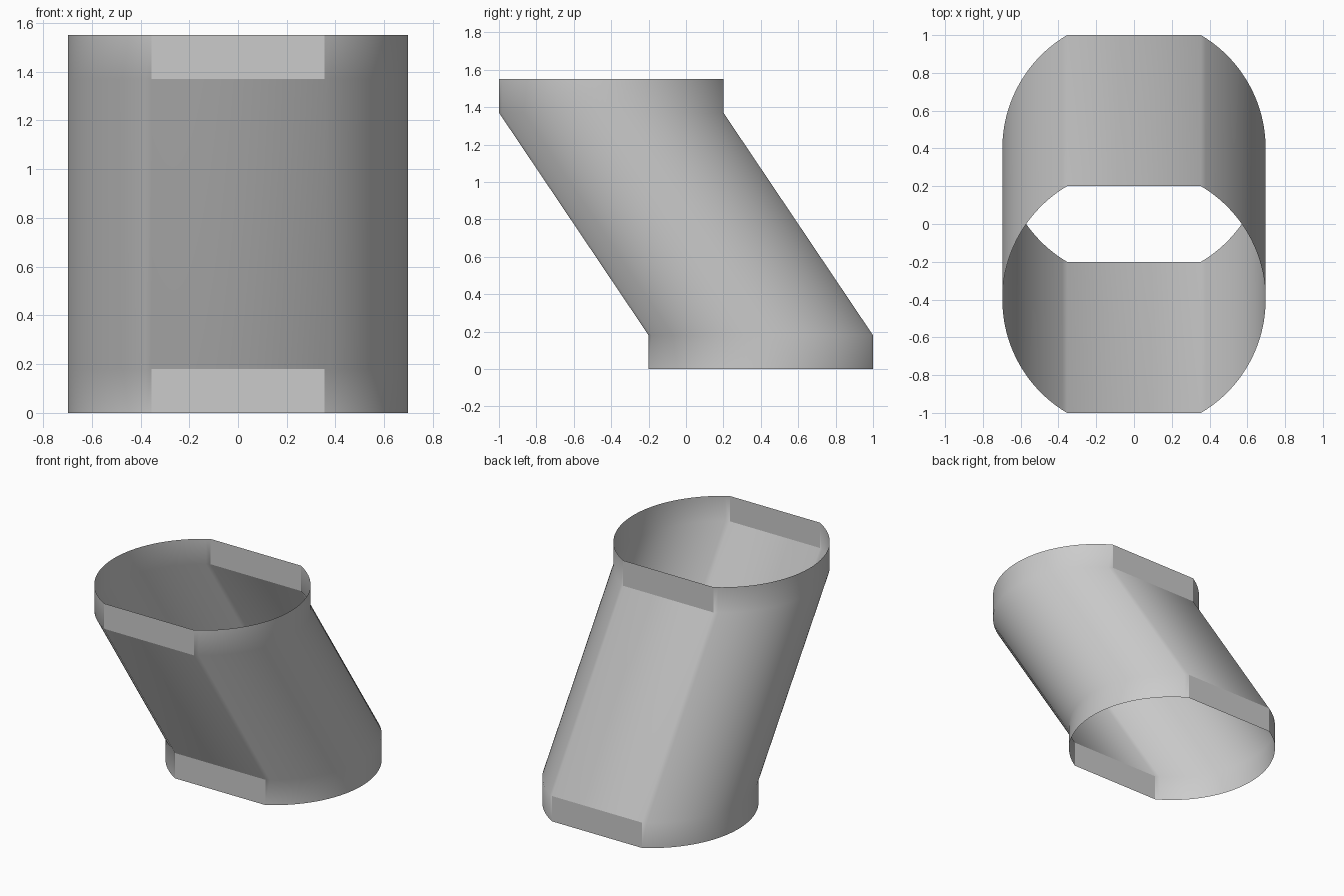
import bpy, bmesh, math

cube = bpy.data.objects.get("Cube")
if cube:
    bpy.data.objects.remove(cube, do_unlink=True)

RADIUS = 0.697      # round sides
HALF_DEPTH = 0.6    # flat front and back
SEGMENTS = 48       # per round side


def section():
    """Circle cut flat at the front and back."""
    limit = math.asin(HALF_DEPTH / RADIUS)
    points = []
    for start in (0, math.pi):
        for i in range(SEGMENTS + 1):
            a = start - limit + 2 * limit * i / SEGMENTS
            points.append((RADIUS * math.cos(a), RADIUS * math.sin(a)))
    return points


def loft(name, stations, material):
    """Open thin-walled tube through (y offset, height) stations."""
    bm = bmesh.new()
    rings = [[bm.verts.new((x, y + dy, z)) for x, y in section()]
             for dy, z in stations]
    for low, high in zip(rings, rings[1:]):
        for i in range(len(low)):
            j = (i + 1) % len(low)
            bm.faces.new((low[i], low[j], high[j], high[i]))
    mesh = bpy.data.meshes.new(name)
    bm.to_mesh(mesh)
    bm.free()
    mesh.materials.append(material)
    obj = bpy.data.objects.new(name, mesh)
    bpy.context.collection.objects.link(obj)
    return obj


grey = bpy.data.materials.new("light grey")
grey.use_nodes = True
colour = (0.6, 0.6, 0.6, 1)
grey.diffuse_color = colour
grey.node_tree.nodes["Principled BSDF"].inputs["Base Color"].default_value = colour

# Slanted duct with an upright collar at each end
duct = loft("offset_duct", [(0.4, 0), (0.4, 0.18), (-0.4, 1.37), (-0.4, 1.55)], grey)
bpy.ops.object.select_all(action="DESELECT")
duct.select_set(True)
bpy.context.view_layer.objects.active = duct
bpy.ops.object.shade_smooth_by_angle(angle=math.radians(30))
